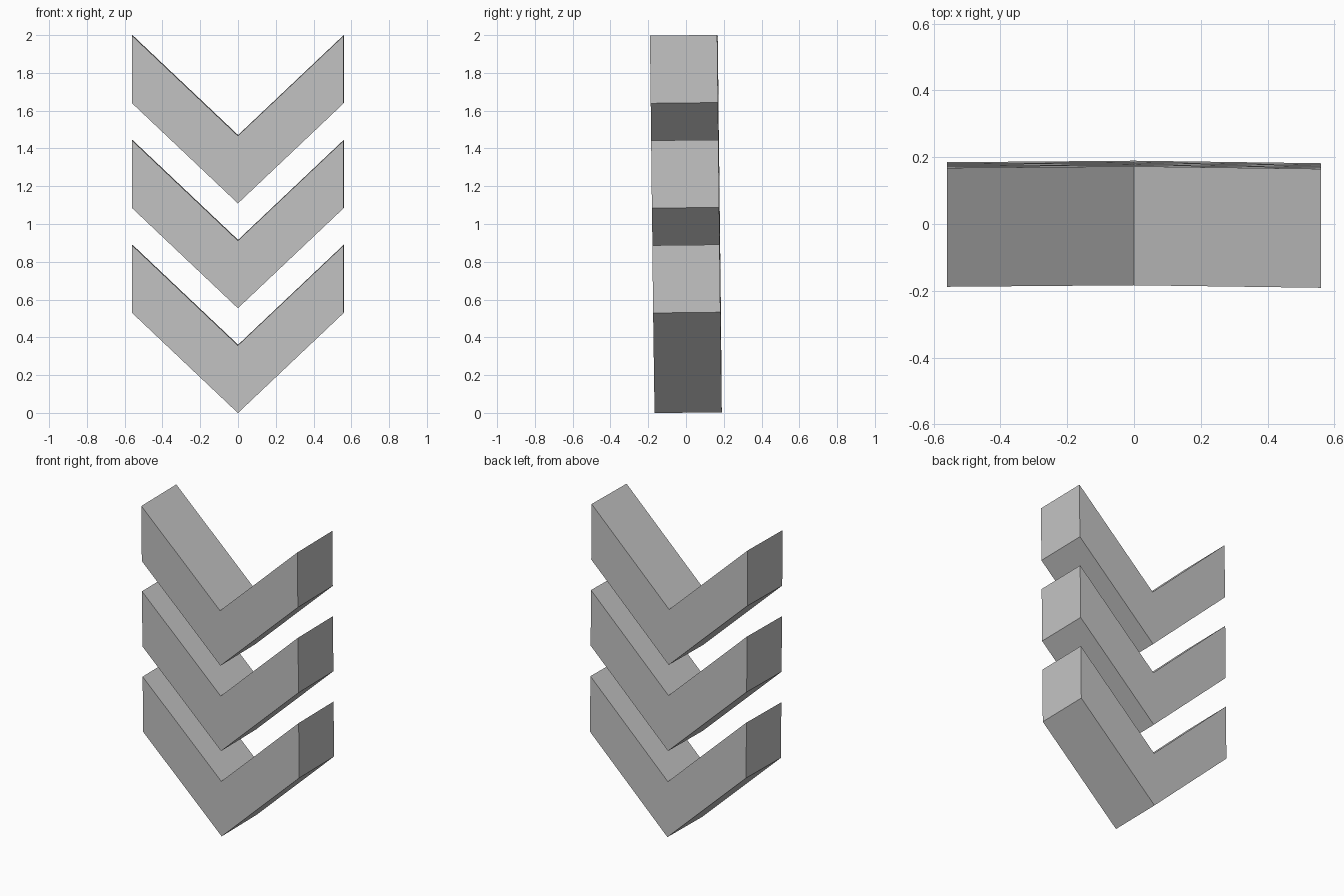
import bpy
import bmesh
from mathutils import Matrix, Vector

cube = bpy.data.objects.get("Cube")
if cube:
    bpy.data.objects.remove(cube, do_unlink=True)

HALF_WIDTH = 0.56
DEPTH = 0.356
THICK = 0.358    # vertical height of each arm
RISE = 0.53      # how far the arm ends sit above the point
PITCH = 0.555    # spacing between chevrons

grey = bpy.data.materials.new("plain grey")
grey.use_nodes = True
colour = (0.55, 0.55, 0.55, 1)
grey.diffuse_color = colour
grey.node_tree.nodes["Principled BSDF"].inputs["Base Color"].default_value = colour

# The whole stack leans very slightly forward about its middle
pivot = Matrix.Translation((0, 0, 1))
lean = pivot @ Matrix.Rotation(-0.0027, 4, "Z") @ Matrix.Rotation(0.0115, 4, "X") @ pivot.inverted()


def chevron(name, base):
    """V-shaped profile extruded from front to back."""
    profile = [(0, 0), (HALF_WIDTH, RISE), (HALF_WIDTH, RISE + THICK),
               (0, THICK), (-HALF_WIDTH, RISE + THICK), (-HALF_WIDTH, RISE)]
    bm = bmesh.new()
    front = bm.faces.new([bm.verts.new((x, -DEPTH / 2, base + z)) for x, z in profile])
    back = bmesh.ops.extrude_face_region(bm, geom=[front], use_keep_orig=True)
    moved = [v for v in back["geom"] if isinstance(v, bmesh.types.BMVert)]
    bmesh.ops.translate(bm, verts=moved, vec=Vector((0, DEPTH, 0)))
    bmesh.ops.recalc_face_normals(bm, faces=bm.faces)
    bm.transform(lean)
    mesh = bpy.data.meshes.new(name)
    bm.to_mesh(mesh)
    bm.free()
    mesh.materials.append(grey)
    bpy.context.collection.objects.link(bpy.data.objects.new(name, mesh))


# Three stacked chevrons
for i, level in enumerate(("lower", "middle", "upper")):
    chevron(level + "_chevron", i * PITCH + 0.001)
